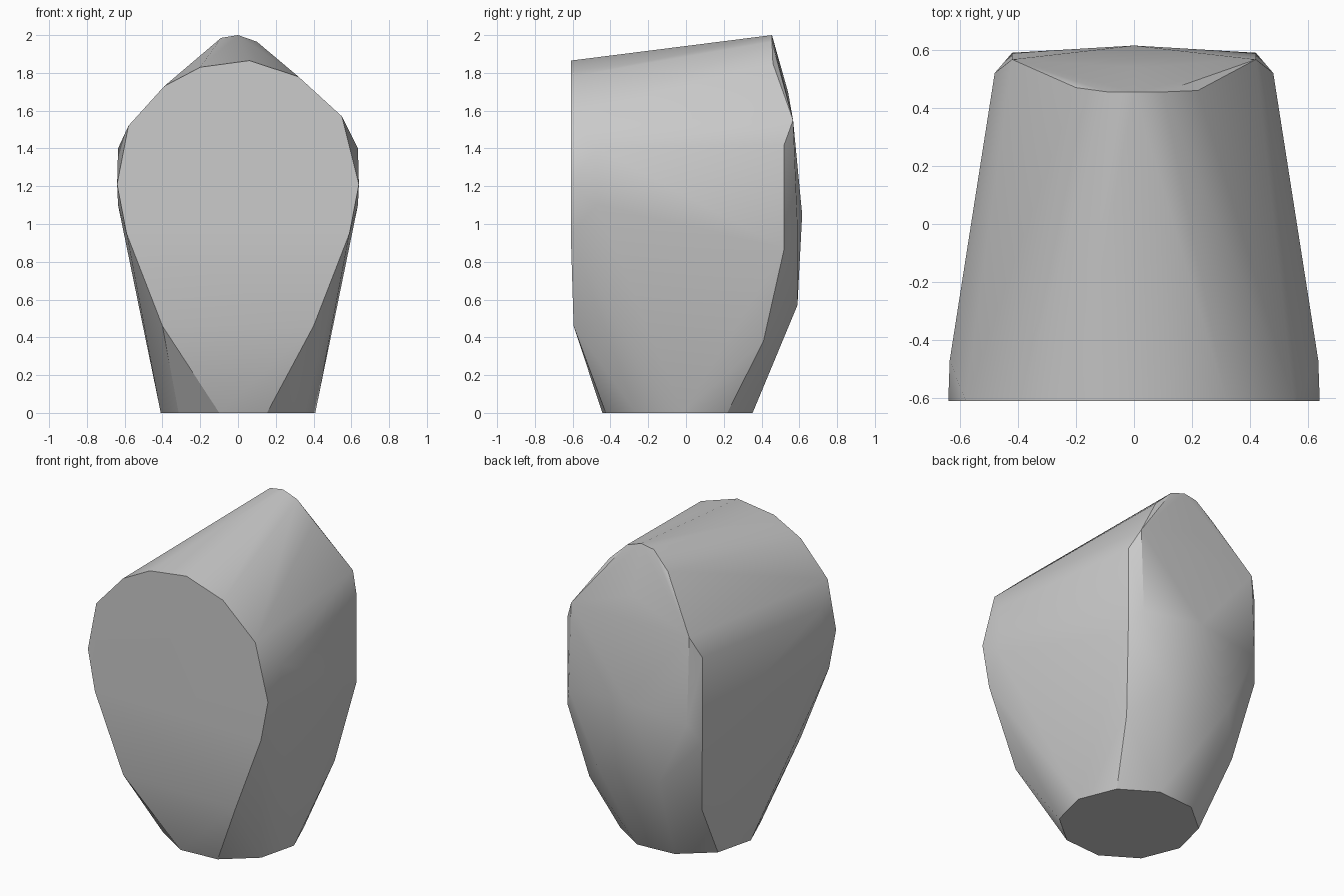
import bpy
import bmesh
from math import cos, sin, radians

old = bpy.data.objects.get("Cube")
if old:
    bpy.data.objects.remove(old, do_unlink=True)


def make_material(name, grey):
    """Flat material for the viewport and for renders."""
    material = bpy.data.materials.new(name)
    material.use_nodes = True
    colour = (grey, grey, grey, 1.0)
    material.diffuse_color = colour
    material.node_tree.nodes["Principled BSDF"].inputs["Base Color"].default_value = colour
    return material


def mirrored(points):
    """Each point together with its twin on the other side."""
    return [(side * x, y, z) for x, y, z in points for side in (-1, 1)]


def base_ring(sides, radius, centre_y, turn):
    """Regular ring of points on the ground."""
    angles = [radians(turn + 360 * i / sides) for i in range(sides)]
    return [(radius * cos(a), centre_y + radius * sin(a), 0) for a in angles]


def build_hull(name, points, material):
    """Faceted solid wrapped tightly around the points."""
    bm = bmesh.new()
    for point in points:
        bm.verts.new(point)
    bmesh.ops.convex_hull(bm, input=list(bm.verts))
    loose = [v for v in bm.verts if not v.link_faces]
    bmesh.ops.delete(bm, geom=loose, context="VERTS")
    bmesh.ops.recalc_face_normals(bm, faces=list(bm.faces))
    bmesh.ops.dissolve_limit(bm, angle_limit=radians(0.5),
                             verts=list(bm.verts), edges=list(bm.edges))
    mesh = bpy.data.meshes.new(name)
    bm.to_mesh(mesh)
    bm.free()
    mesh.materials.append(material)
    obj = bpy.data.objects.new(name, mesh)
    bpy.context.collection.objects.link(obj)
    return obj


# Flat front face: lopsided rounded crown above even sides
front_y = -0.61
crown = [(-0.58, 1.52), (-0.39, 1.73), (-0.2, 1.83), (0.06, 1.865),
         (0.32, 1.78), (0.55, 1.57)]
front_face = [(x, front_y, z) for x, z in crown]
front_face += mirrored([(0.64, front_y, 1.21), (0.59, front_y, 0.95),
                        (0.4, -0.595, 0.46)])

# Rounded shoulders just behind the front face
shoulders = mirrored([(0.635, -0.47, 1.4), (0.635, -0.47, 1.1),
                      (0.5, -0.2, 0.48)])

# Ridge running back to the highest point
ridge = [(-0.09, 0.455, 1.985), (0, 0.455, 2), (0.1, 0.455, 1.965),
         (0.22, 0.46, 1.85), (-0.2, 0.47, 1.88)]

# Gently bulging back with narrow bevels along its sides
bulge = [(0, 0.54, 1.7), (0, 0.59, 1.3), (0, 0.615, 1.05)]
back_rim = mirrored([(0.42, 0.567, 1.55), (0.42, 0.59, 1), (0.22, 0.59, 0.57)])
bevels = mirrored([(0.48, 0.52, 1.42), (0.48, 0.52, 0.87), (0.4, 0.41, 0.38)])

# Flat foot on the ground
foot = base_ring(sides=10, radius=0.41, centre_y=-0.045, turn=4)

stone = make_material("stone grey", 0.6)
body = build_hull("faceted_stone",
                  front_face + shoulders + ridge + bulge + back_rim + bevels + foot,
                  stone)

bpy.ops.object.select_all(action="DESELECT")
body.select_set(True)
bpy.context.view_layer.objects.active = body
bpy.ops.object.shade_smooth_by_angle(angle=radians(30))
